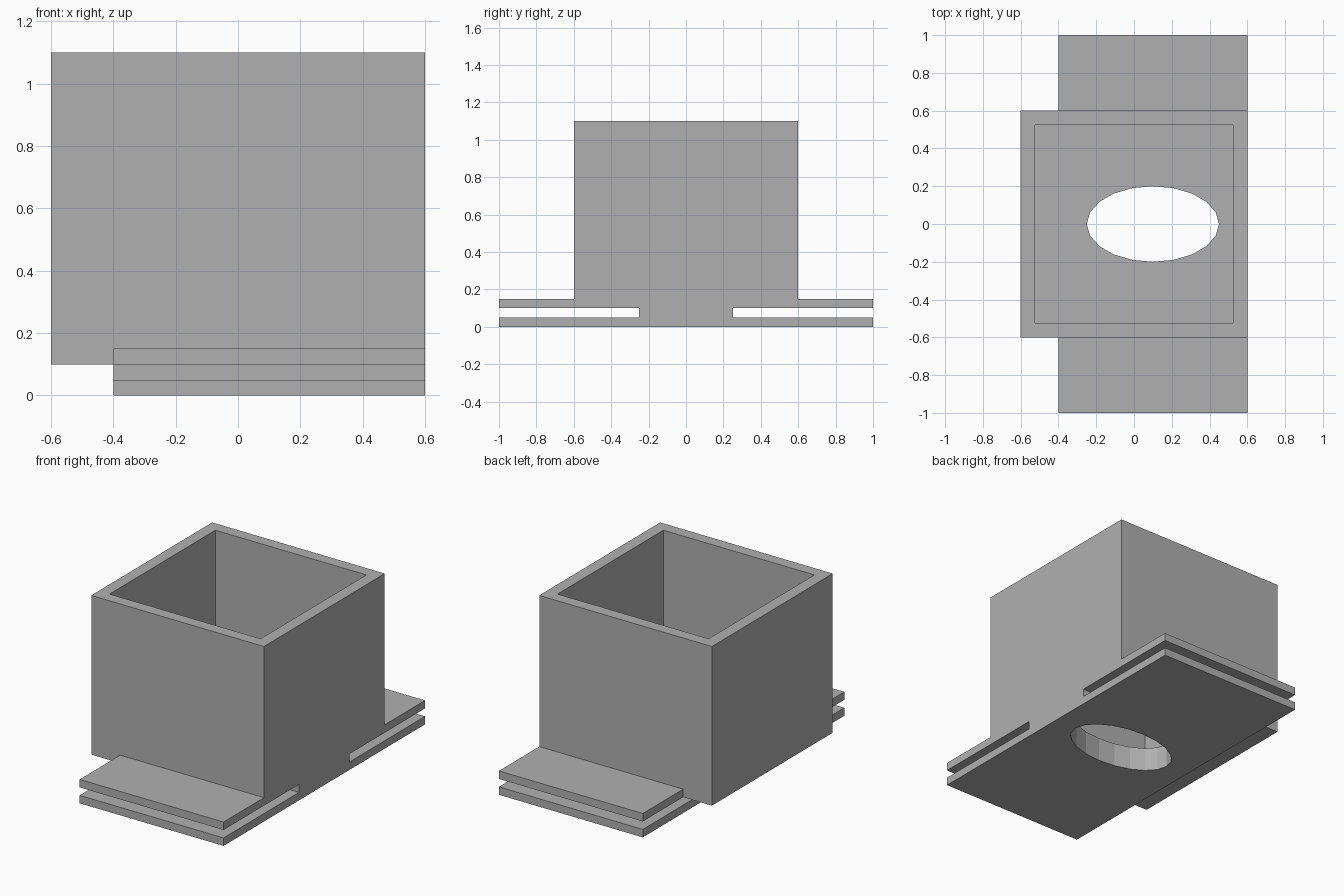
import bpy
import bmesh
from mathutils import Matrix, Vector

default = bpy.data.objects.get("Cube")
if default:
    bpy.data.objects.remove(default, do_unlink=True)

grey = bpy.data.materials.new("grey")
grey.use_nodes = True
colour = (0.434, 0.434, 0.434, 1)
grey.diffuse_color = colour
grey.node_tree.nodes["Principled BSDF"].inputs["Base Color"].default_value = colour


def make_object(name, bm):
    bmesh.ops.recalc_face_normals(bm, faces=bm.faces)
    mesh = bpy.data.meshes.new(name)
    bm.to_mesh(mesh)
    bm.free()
    mesh.materials.append(grey)
    obj = bpy.data.objects.new(name, mesh)
    bpy.context.collection.objects.link(obj)
    return obj


def box(name, low, high):
    low, high = Vector(low), Vector(high)
    bm = bmesh.new()
    place = Matrix.Translation((low + high) / 2) @ Matrix.Diagonal((*(high - low), 1))
    bmesh.ops.create_cube(bm, size=1, matrix=place)
    return make_object(name, bm)


def combine(target, tool, operation):
    mod = target.modifiers.new(operation.lower(), "BOOLEAN")
    mod.object, mod.operation, mod.solver = tool, operation, "EXACT"
    bpy.context.view_layer.objects.active = target
    bpy.ops.object.modifier_apply(modifier=mod.name)
    bpy.data.objects.remove(tool, do_unlink=True)


# Slotted mounting base: half profile mirrored in y, extruded along x
half = [(1, 0), (1, 0.05), (0.25, 0.05), (0.25, 0.1), (1, 0.1), (1, 0.15)]
profile = half + [(-y, z) for y, z in reversed(half)]
bm = bmesh.new()
face = bm.faces.new([bm.verts.new((-0.4, y, z)) for y, z in profile])
ext = bmesh.ops.extrude_face_region(bm, geom=[face], use_keep_orig=True)
bmesh.ops.translate(bm, vec=(1, 0, 0),
                    verts=[v for v in ext["geom"] if isinstance(v, bmesh.types.BMVert)])
body = make_object("box_with_slotted_base", bm)

# Open-topped box joined to the base
combine(body, box("outer_box", (-0.6, -0.6, 0.1), (0.6, 0.6, 1.1)), "UNION")
combine(body, box("cavity", (-0.525, -0.525, 0.15), (0.525, 0.525, 1.3)), "DIFFERENCE")

# Oval hole through the floor
bm = bmesh.new()
bmesh.ops.create_cone(bm, cap_ends=True, segments=20, radius1=1, radius2=1, depth=1,
                      matrix=Matrix.Translation((0.1, 0, 0)) @ Matrix.Diagonal((0.35, 0.2, 0.8, 1)))
combine(body, make_object("oval_hole", bm), "DIFFERENCE")
